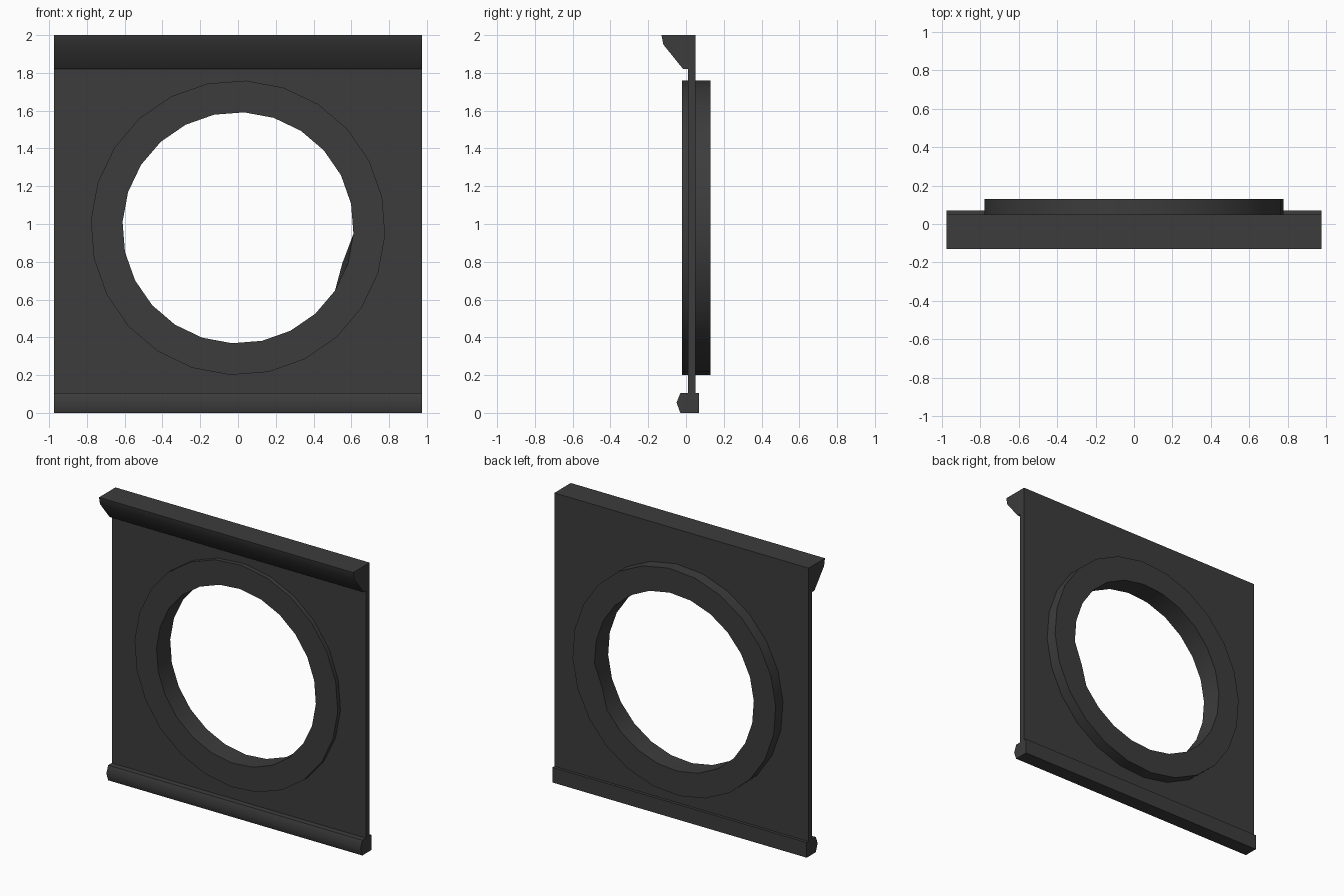
import bpy, bmesh
from math import sin, cos, radians

cube = bpy.data.objects.get("Cube")
if cube:
    bpy.data.objects.remove(cube, do_unlink=True)

HALF_W = 0.975      # half width of the panel
CENTRE_Z = 0.98     # height of the opening's centre
SIDES = 24
PHASE = -3          # turn of the ring's corners, degrees

charcoal = bpy.data.materials.new("charcoal")
charcoal.use_nodes = True
colour = (0.045, 0.045, 0.045, 1)
charcoal.diffuse_color = colour
charcoal.node_tree.nodes["Principled BSDF"].inputs["Base Color"].default_value = colour


def finish(name, bm):
    bmesh.ops.recalc_face_normals(bm, faces=bm.faces)
    mesh = bpy.data.meshes.new(name)
    bm.to_mesh(mesh)
    bm.free()
    mesh.materials.append(charcoal)
    obj = bpy.data.objects.new(name, mesh)
    bpy.context.collection.objects.link(obj)
    bpy.ops.object.select_all(action="DESELECT")
    obj.select_set(True)
    bpy.context.view_layer.objects.active = obj
    bpy.ops.object.shade_smooth_by_angle(angle=radians(45))
    return obj


def circle(bm, radius, y):
    angles = [radians(PHASE + i * 360 / SIDES) for i in range(SIDES)]
    return [bm.verts.new((radius * cos(a), y, CENTRE_Z + radius * sin(a))) for a in angles]


def loop_edges(bm, verts):
    return [bm.edges.new((v, verts[i - 1])) for i, v in enumerate(verts)]


def rail(name, profile):
    """Extrude a (y, z) profile across the full width."""
    bm = bmesh.new()
    face = bm.faces.new([bm.verts.new((-HALF_W, y, z)) for y, z in profile])
    new = bmesh.ops.extrude_face_region(bm, geom=[face])["geom"]
    moved = [v for v in new if isinstance(v, bmesh.types.BMVert)]
    bmesh.ops.translate(bm, verts=moved, vec=(2 * HALF_W, 0, 0))
    # the starting face is kept as the end cap
    if not face.is_valid or len(bm.faces) < len(profile) + 2:
        bmesh.ops.holes_fill(bm, edges=bm.edges)
    return finish(name, bm)


# Rails along the top and bottom
rail("top_rail", [(0.05, 1.82), (0.05, 2), (-0.13, 2), (-0.12, 1.95), (-0.015, 1.82)])
rail("bottom_rail", [(0.07, 0), (0.07, 0.105), (-0.03, 0.105), (-0.05, 0.055), (-0.03, 0)])

# Panel with a round opening whose edge lies inside the ring
bm = bmesh.new()
corners = [(-HALF_W, 0.105), (HALF_W, 0.105), (HALF_W, 1.82), (-HALF_W, 1.82)]
outline = [bm.verts.new((x, 0.01, z)) for x, z in corners]
edges = loop_edges(bm, outline) + loop_edges(bm, circle(bm, 0.7, 0.01))
bmesh.ops.triangle_fill(bm, use_beauty=True, edges=edges, normal=(0, -1, 0))
new = bmesh.ops.extrude_face_region(bm, geom=bm.faces[:], use_keep_orig=True)["geom"]
moved = [v for v in new if isinstance(v, bmesh.types.BMVert)]
bmesh.ops.translate(bm, verts=moved, vec=(0, 0.04, 0))
finish("panel", bm)

# Thick ring around the opening
bm = bmesh.new()
section = [(0.78, -0.02), (0.78, 0.13), (0.612, 0.13), (0.612, -0.02)]
loops = [circle(bm, r, y) for r, y in section]
loops[2][-1].co.x -= 0.03    # flattened spot on the back inner rim
for k, loop in enumerate(loops):
    previous = loops[k - 1]
    for i in range(SIDES):
        bm.faces.new((previous[i - 1], previous[i], loop[i], loop[i - 1]))
finish("ring", bm)
